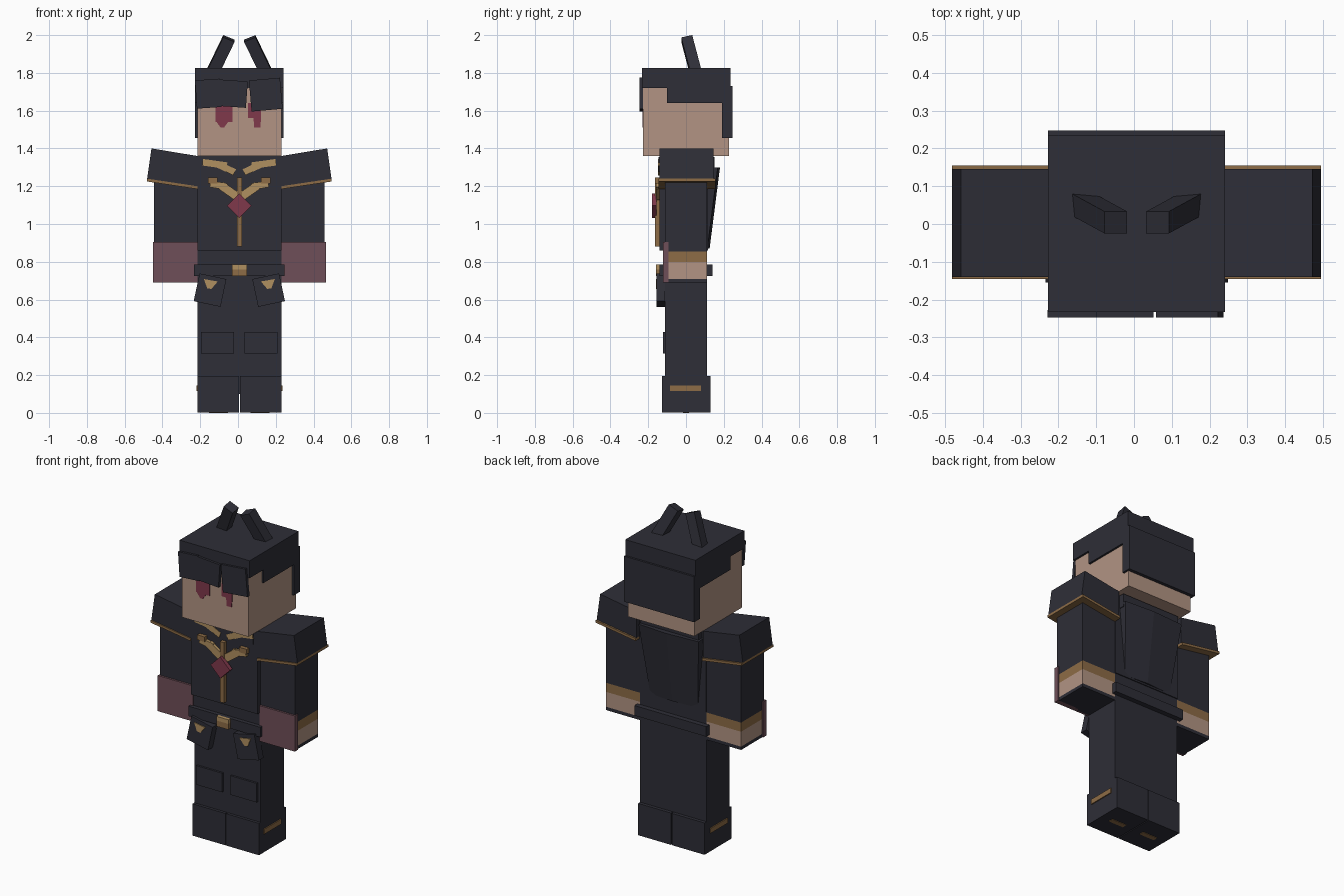
import bpy, bmesh
from math import sin, cos, radians
from mathutils import Vector

cube = bpy.data.objects.get("Cube")
if cube:
    bpy.data.objects.remove(cube, do_unlink=True)


def material(name, hex_colour):
    """Material from a display colour, converted to linear values."""
    shares = [channel / 255 for channel in bytes.fromhex(hex_colour)]
    linear = [((share + .055) / 1.055) ** 2.4 for share in shares] + [1]
    result = bpy.data.materials.new(name)
    result.use_nodes = True
    result.diffuse_color = linear
    result.node_tree.nodes["Principled BSDF"].inputs["Base Color"].default_value = linear
    return result


CHARCOAL = material("charcoal", "2e2e37")
SKIN = material("skin", "b29483")
GOLD = material("gold", "b09060")
BRONZE = material("dark gold", "8d6c46")
ROSE = material("dusty rose", "6f4f58")
RED = material("wine red", "80384b")

# Shared dimensions: half widths, half depths and the main heights
CENTRE = .007
BODY = .222
ARM = .452
LIMB_DEPTH = .11
JACKET_FRONT = -.14
HEAD_DEPTH = .227
FACE = -HEAD_DEPTH
NECK = 1.36
CROWN = 1.825
HIP = .69
WAIST = .86
BELT_LOW, BELT_HIGH = .725, .785
THIN = .006


def loft(name, rings, colour):
    """Solid skinned through rings of equal point count."""
    bm = bmesh.new()
    loops = [[bm.verts.new(point) for point in ring] for ring in rings]
    for low, high in zip(loops, loops[1:]):
        for i in range(len(low)):
            bm.faces.new((low[i - 1], low[i], high[i], high[i - 1]))
    bm.faces.new(loops[0])
    bm.faces.new(loops[-1])
    bmesh.ops.recalc_face_normals(bm, faces=bm.faces)
    mesh = bpy.data.meshes.new(name)
    bm.to_mesh(mesh)
    bm.free()
    mesh.materials.append(colour)
    bpy.context.collection.objects.link(bpy.data.objects.new(name, mesh))


def prism(name, outline, front, back, colour, side=1):
    """Front outline, measured from the centre line, pushed along y."""
    loft(name, [[(CENTRE + side * x, y, z) for x, z in outline] for y in (front, back)], colour)


def box(name, inner, outer, front, back, bottom, top, colour, side=1):
    outline = [(inner, bottom), (outer, bottom), (outer, top), (inner, top)]
    prism(name, outline, front, back, colour, side)


def block(name, half_width, front, back, bottom, top, colour):
    box(name, -half_width, half_width, front, back, bottom, top, colour)


def panel(name, x, z, width, height, front, back, colour, side=1, tilt=0, taper=1):
    """Plate around a centre, turned in the front plane, narrowed at the bottom."""
    c, s = cos(radians(tilt)), sin(radians(tilt))
    corners = [(-taper, -1), (taper, -1), (1, 1), (-1, 1)]
    sized = [(u * width / 2, v * height / 2) for u, v in corners]
    outline = [(x + u * c - v * s, z + u * s + v * c) for u, v in sized]
    prism(name, outline, front, back, colour, side)


# Head and hair
block("head", BODY, FACE, HEAD_DEPTH, NECK, 1.8, SKIN)
HAIR = BODY + .012
HAIR_BACK = HEAD_DEPTH + .008
block("hair_crown", HAIR, FACE - THIN, HAIR_BACK, 1.72, CROWN, CHARCOAL)
block("hair_middle", HAIR, -.1, HAIR_BACK, 1.64, 1.73, CHARCOAL)
block("hair_back", HAIR, .19, HAIR_BACK + .012, 1.455, 1.73, CHARCOAL)

# Fringe locks
LOCK_FRONT = FACE - .02
panel("fringe_right", -.165, 1.69, .13, .15, LOCK_FRONT, FACE, CHARCOAL, tilt=4)
panel("fringe_middle", -.035, 1.69, .15, .14, LOCK_FRONT, FACE, CHARCOAL, tilt=-4)
panel("fringe_left", .14, 1.685, .165, .165, LOCK_FRONT, FACE, CHARCOAL, tilt=5)

# Eyes
EYE_FRONT = FACE - .004
panel("right_eye", -.08, 1.59, .09, .1, EYE_FRONT, FACE, RED)
panel("right_eye_point", -.09, 1.525, .06, .03, EYE_FRONT, FACE, RED, taper=.3)
panel("left_eye", .08, 1.6, .07, .08, EYE_FRONT, FACE, RED)
panel("left_eye_point", .095, 1.535, .04, .05, EYE_FRONT, FACE, RED, taper=.8)

# Torso, collar and belt
block("torso", BODY, -LIMB_DEPTH - THIN, LIMB_DEPTH, HIP, NECK, CHARCOAL)
block("jacket", BODY, JACKET_FRONT, LIMB_DEPTH + THIN, WAIST, NECK, CHARCOAL)
block("collar", .195, JACKET_FRONT - THIN, .15, 1.275, NECK - THIN, CHARCOAL)
block("belt", .24, JACKET_FRONT, -JACKET_FRONT, BELT_LOW, BELT_HIGH, CHARCOAL)
block("buckle", .04, -.16, JACKET_FRONT, BELT_LOW, .76, BRONZE)
block("buckle_top", .04, -.16, JACKET_FRONT, .76, BELT_HIGH, GOLD)
block("zip_strip", .013, -.163, JACKET_FRONT, .88, 1.245, BRONZE)
panel("brooch", 0, 1.097, .092, .092, -.18, -.155, RED, tilt=45)


# Cape, narrowing downward, with a ridge along its back
def cape_ring(half_width, back, z):
    edge = back - .012
    return [(-half_width, .1, z), (half_width, .1, z), (half_width, edge, z),
            (CENTRE, back, z), (-half_width, edge, z)]


loft("cape", [cape_ring(.2, .18, 1.3), cape_ring(.16, .125, .87)], CHARCOAL)

for side, label in ((1, "left"), (-1, "right")):
    # Sleeve, cuff and hand stacked from the shoulder down
    top = 1.34
    for part, bottom, colour in (("sleeve", .855, CHARCOAL), ("cuff", .8, BRONZE),
                                 ("hand", .71, SKIN), ("hand_base", HIP, CHARCOAL)):
        box(f"{label}_{part}", BODY, ARM, -LIMB_DEPTH, LIMB_DEPTH, bottom, top, colour, side)
        top = bottom
    box(f"{label}_forearm_plate", BODY, ARM + THIN, -.122, -.092, HIP, .905, ROSE, side)

    # Shoulder cape and its trim
    inner_hem, outer_hem = Vector((BODY, 1.2)), Vector((.488, 1.24))
    hem_drop = Vector((0, .015))
    prism(f"{label}_shoulder", [(BODY, NECK), (.465, 1.4), outer_hem, inner_hem],
          JACKET_FRONT, .145, CHARCOAL, side)
    prism(f"{label}_shoulder_trim",
          [inner_hem, outer_hem, outer_hem - hem_drop, inner_hem - hem_drop],
          JACKET_FRONT - THIN, .155, BRONZE, side)

    # Gold wings on the collar and the chest
    wing_back = JACKET_FRONT
    collar_front = JACKET_FRONT - .009
    panel(f"{label}_collar_wing", .13, 1.318, .13, .035, collar_front, wing_back, GOLD, side, tilt=8)
    panel(f"{label}_collar_feather", .07, 1.295, .1, .035, collar_front, wing_back, GOLD, side, tilt=25)
    wing_front = JACKET_FRONT - .018
    panel(f"{label}_chest_wing", .055, 1.175, .1, .045, wing_front, wing_back, GOLD, side, tilt=35)
    panel(f"{label}_chest_feather", .11, 1.205, .09, .035, wing_front, wing_back, GOLD, side, tilt=10)
    panel(f"{label}_wing_tip", .14, 1.23, .05, .03, wing_front - THIN, wing_back, BRONZE, side)

    # Belt pouch with a gold clasp
    panel(f"{label}_pouch", .155, .65, .145, .15, -.155, -LIMB_DEPTH, CHARCOAL, side, tilt=12)
    panel(f"{label}_clasp", .155, .68, .075, .045, -.16, -.15, GOLD, side, tilt=10, taper=.3)

    # Leg, knee pad and boot
    boot_top = .195
    box(f"{label}_leg", 0, BODY, -LIMB_DEPTH, LIMB_DEPTH, .1, HIP, CHARCOAL, side)
    panel(f"{label}_knee_pad", .115, .372, .175, .115, -.122, -LIMB_DEPTH, CHARCOAL, side)
    box(f"{label}_boot", THIN / 2, BODY, -.127, .13, THIN / 2, boot_top, CHARCOAL, side)
    box(f"{label}_boot_stripe", .2, BODY + THIN, -.085, .08, .115, .145, BRONZE, side)
    box(f"{label}_sole_mark", .06, .16, -.015, .015, 0, THIN, BRONZE, side)

    # Ear leaning inward and forward
    across, along = Vector((.03, 0, -.012)), Vector((0, .029, THIN))
    corners = [-across - along, across - along, across + along, along - across]
    base, tip = Vector((-.143, .052, 1.8)), Vector((-.055, .004, 1.982))
    rings = [[end + corner for corner in corners] for end in (base, tip)]
    loft(f"{label}_ear", [[(CENTRE - side * p.x, p.y, p.z) for p in ring] for ring in rings], CHARCOAL)
